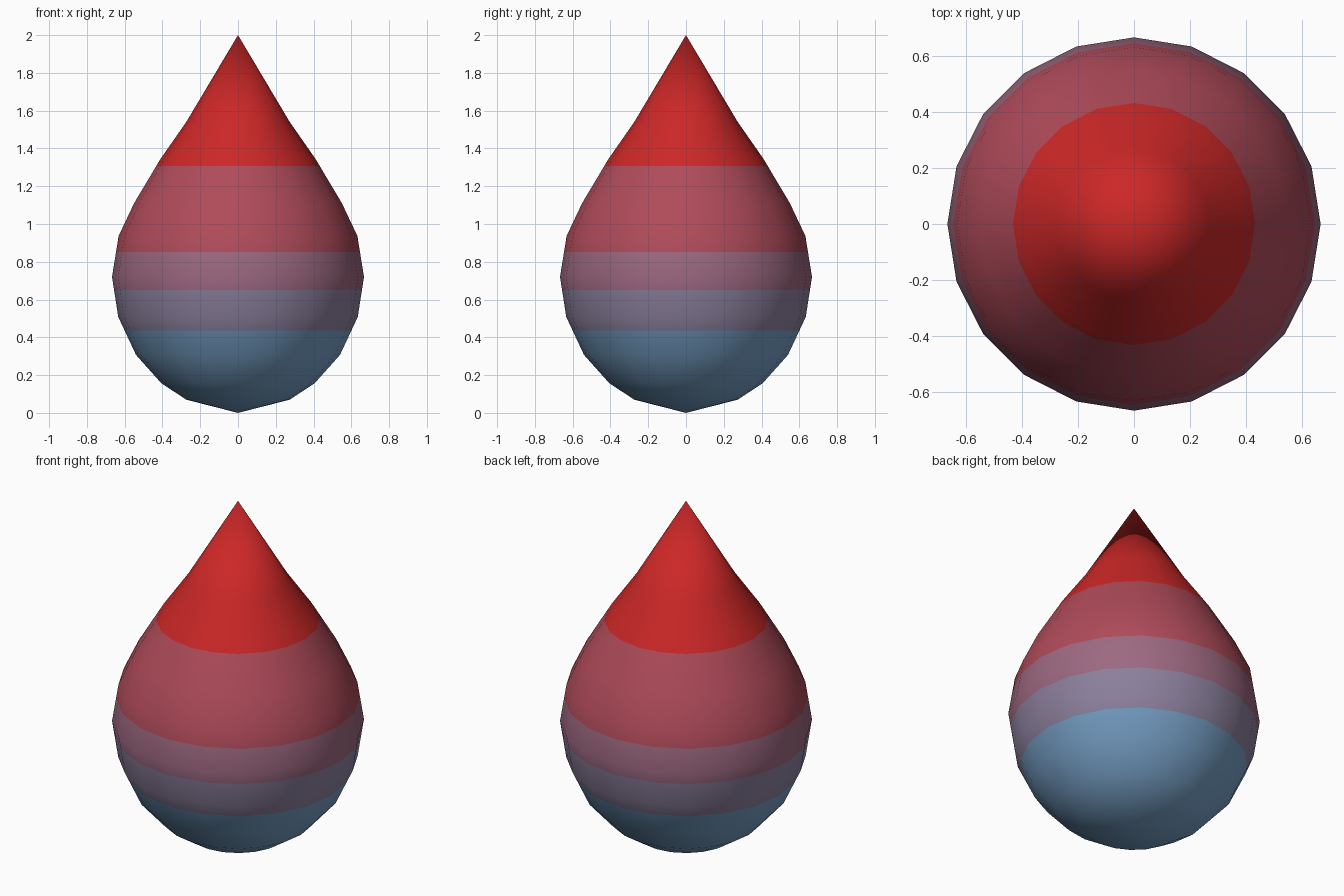
import bpy, bmesh, math

if "Cube" in bpy.data.objects:
    bpy.data.objects.remove(bpy.data.objects["Cube"])

SIDES = 20
# Drop outline: (radius, height) from bottom point to tip
PROFILE = [(0, 0), (0.274, 0.07), (0.406, 0.157), (0.54, 0.307), (0.634, 0.508),
           (0.667, 0.72), (0.632, 0.937), (0.549, 1.112), (0.41, 1.345),
           (0.274, 1.54), (0, 2.0)]
# Heights where the colour changes
CUTS = [0.437, 0.65, 0.852, 1.307]
# sRGB colours from bottom to top
COLOURS = [("blue", (117, 158, 196)), ("grey lilac", (141, 129, 158)),
           ("mauve", (157, 105, 129)), ("rose", (176, 75, 90)), ("red", (205, 39, 39))]


def linear(c):
    c /= 255
    return c / 12.92 if c <= 0.04045 else ((c + 0.055) / 1.055) ** 2.4


# Revolve the outline
bm = bmesh.new()
verts = [bm.verts.new((r, 0, z)) for r, z in PROFILE]
edges = [bm.edges.new(pair) for pair in zip(verts, verts[1:])]
bmesh.ops.spin(bm, geom=verts + edges, axis=(0, 0, 1), cent=(0, 0, 0),
               angle=math.tau, steps=SIDES, use_duplicate=False)
bmesh.ops.remove_doubles(bm, verts=bm.verts[:], dist=0.001)

# Cut the band edges
for z in CUTS:
    bmesh.ops.bisect_plane(bm, geom=bm.verts[:] + bm.edges[:] + bm.faces[:],
                           plane_co=(0, 0, z), plane_no=(0, 0, 1))
bmesh.ops.recalc_face_normals(bm, faces=bm.faces[:])

# Colour bands by height
for f in bm.faces:
    f.material_index = sum(f.calc_center_median().z > z for z in CUTS)
    f.smooth = True

mesh = bpy.data.meshes.new("drop")
bm.to_mesh(mesh)
bm.free()
for name, rgb in COLOURS:
    mat = bpy.data.materials.new(name)
    mat.diffuse_color = (*[linear(c) for c in rgb], 1)
    mat.use_nodes = True
    mat.node_tree.nodes["Principled BSDF"].inputs["Base Color"].default_value = mat.diffuse_color
    mesh.materials.append(mat)
bpy.context.collection.objects.link(bpy.data.objects.new("drop", mesh))
